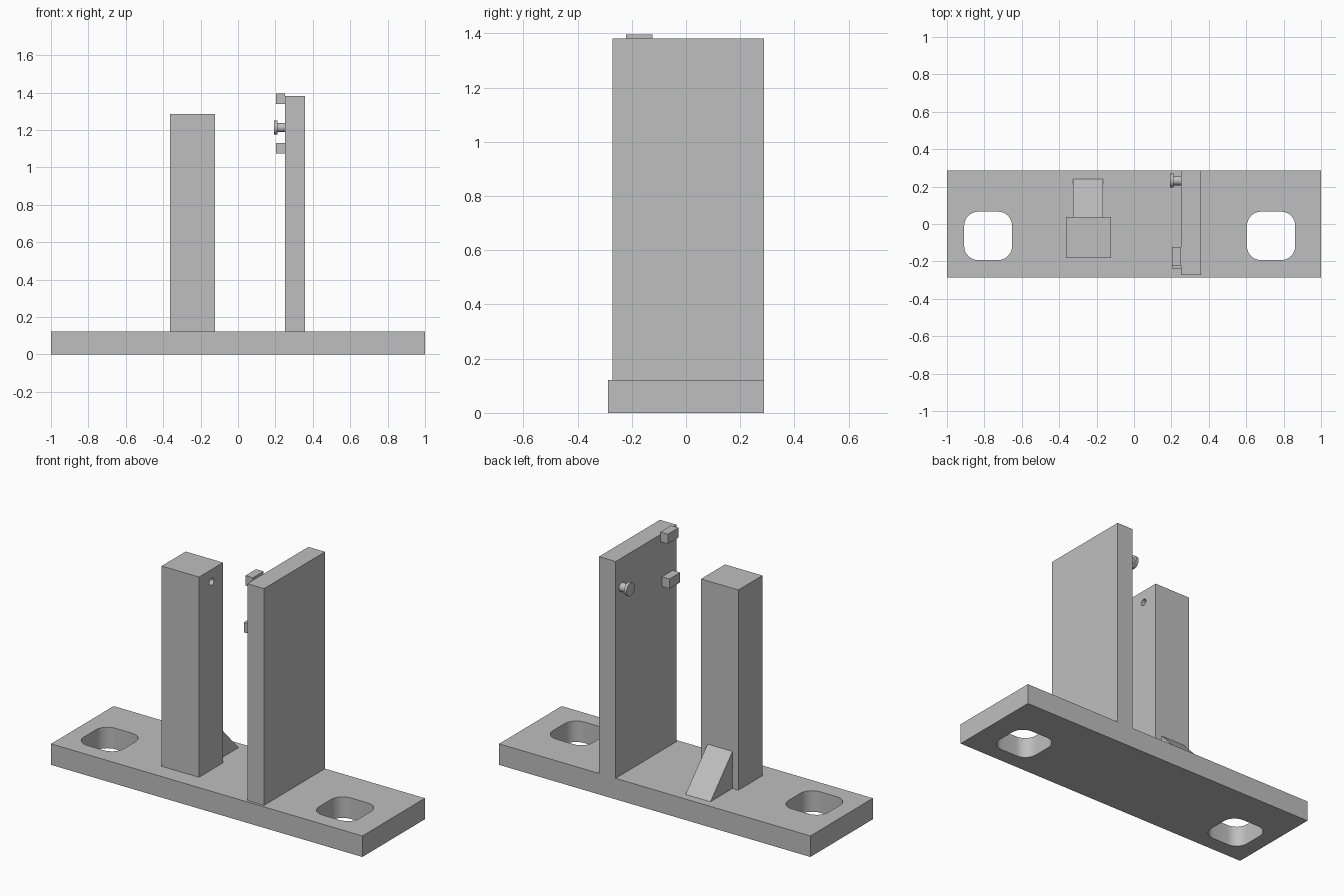
import bpy, bmesh
from math import radians
from mathutils import Matrix, Vector

cube = bpy.data.objects.get("Cube")
if cube:
    bpy.data.objects.remove(cube, do_unlink=True)

grey = bpy.data.materials.new("plain grey")
grey.use_nodes = True
grey.diffuse_color = (0.52, 0.52, 0.52, 1)
grey.node_tree.nodes["Principled BSDF"].inputs["Base Color"].default_value = grey.diffuse_color


def finish(name, bm):
    bmesh.ops.recalc_face_normals(bm, faces=bm.faces)
    mesh = bpy.data.meshes.new(name)
    bm.to_mesh(mesh)
    bm.free()
    mesh.materials.append(grey)
    ob = bpy.data.objects.new(name, mesh)
    bpy.context.collection.objects.link(ob)
    return ob


def box(name, x, y, z, corner=0):
    """Box from ranges; corner rounds its upright edges."""
    bm = bmesh.new()
    bmesh.ops.create_cube(bm, size=1)
    for v in bm.verts:
        v.co = Vector([(lo + hi) / 2 + c * (hi - lo)
                       for c, (lo, hi) in zip(v.co, (x, y, z))])
    if corner:
        upright = [e for e in bm.edges
                   if abs(e.verts[0].co.z - e.verts[1].co.z) > 0.01]
        bmesh.ops.bevel(bm, geom=upright, offset=corner, segments=8,
                        profile=0.5, affect='EDGES')
    return finish(name, bm)


def rod(name, x, y, z, radius):
    """Cylinder lying along x."""
    bm = bmesh.new()
    place = Matrix.Translation(((x[0] + x[1]) / 2, y, z)) @ Matrix.Rotation(radians(90), 4, 'Y')
    bmesh.ops.create_cone(bm, cap_ends=True, segments=32, radius1=radius,
                          radius2=radius, depth=x[1] - x[0], matrix=place)
    return finish(name, bm)


def cut(target, cutter):
    mod = target.modifiers.new("cut", 'BOOLEAN')
    mod.operation = 'DIFFERENCE'
    mod.solver = 'EXACT'
    mod.object = cutter
    bpy.context.view_layer.objects.active = target
    bpy.ops.object.modifier_apply(modifier=mod.name)
    bpy.data.objects.remove(cutter, do_unlink=True)


def smooth(ob):
    bpy.ops.object.select_all(action='DESELECT')
    ob.select_set(True)
    bpy.context.view_layer.objects.active = ob
    bpy.ops.object.shade_smooth_by_angle(angle=radians(30))


FLOOR = 0.122

# Base plate with two rounded mounting slots
base = box("base_plate", (-1, 1), (-0.287, 0.287), (0, FLOOR))
for x in ((-0.908, -0.652), (0.604, 0.862)):
    cut(base, box("slot_cutter", x, (-0.193, 0.066), (-0.1, 0.3), corner=0.075))
smooth(base)

# Square post with a blind hole facing the panel
post = box("post", (-0.363, -0.123), (-0.182, 0.038), (FLOOR, 1.285))
cut(post, rod("hole_cutter", (-0.22, -0.05), -0.065, 1.213, 0.02))
smooth(post)

# Sloped brace behind the post
bm = bmesh.new()
side = [bm.verts.new((-0.325, y, z)) for y, z in
        ((0.038, FLOOR), (0.24, FLOOR), (0.038, 0.337))]
face = bm.faces.new(side)
extruded = bmesh.ops.extrude_face_region(bm, geom=[face], use_keep_orig=True)
bmesh.ops.translate(bm, vec=(0.16, 0, 0),
                    verts=[g for g in extruded["geom"] if isinstance(g, bmesh.types.BMVert)])
finish("brace", bm)

# Upright panel
box("panel", (0.251, 0.358), (-0.272, 0.287), (FLOOR, 1.381))

# Two guide blocks on the inner side of the panel
box("upper_block", (0.203, 0.251), (-0.222, -0.124), (1.339, 1.396))
box("lower_block", (0.203, 0.251), (-0.237, -0.139), (1.073, 1.13))

# Knob on the inner side of the panel
smooth(rod("knob_stem", (0.21, 0.251), 0.232, 1.213, 0.025))
smooth(rod("knob_head", (0.193, 0.21), 0.232, 1.213, 0.038))
